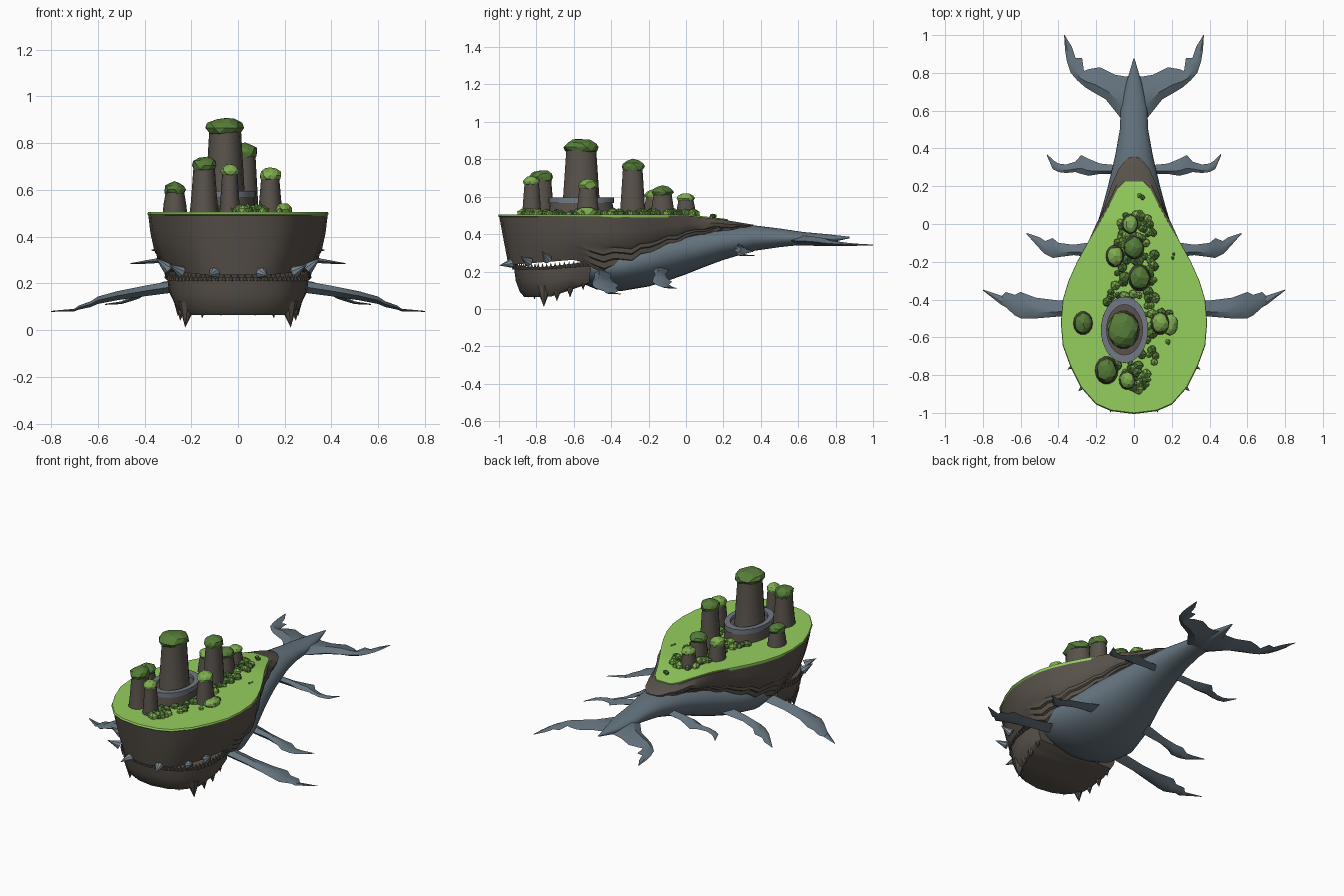
import bpy, bmesh, math, random
from mathutils import Vector, Matrix

random.seed(4)
cube = bpy.data.objects.get("Cube")
if cube:
    bpy.data.objects.remove(cube, do_unlink=True)


def material(name, colour):
    m = bpy.data.materials.new(name)
    m.use_nodes = True
    rgba = (*colour, 1)
    m.diffuse_color = rgba
    node = next(n for n in m.node_tree.nodes if n.type == 'BSDF_PRINCIPLED')
    node.inputs["Base Color"].default_value = rgba
    return m


grass = material("grass green", (.3, .62, .11))
leaf_light = material("light leaf green", (.21, .42, .08))
leaf_dark = material("dark leaf green", (.09, .2, .04))
rock = material("brown rock", (.1, .085, .07))
skin = material("blue grey skin", (.13, .175, .21))
horn = material("pale grey horn", (.2, .25, .29))
stone = material("grey stone", (.17, .19, .23))


def finish(name, bm, mats, smooth=True):
    bmesh.ops.remove_doubles(bm, verts=bm.verts, dist=1e-5)
    bmesh.ops.recalc_face_normals(bm, faces=bm.faces)
    mesh = bpy.data.meshes.new(name)
    bm.to_mesh(mesh)
    bm.free()
    for m in mats:
        mesh.materials.append(m)
    ob = bpy.data.objects.new(name, mesh)
    bpy.context.collection.objects.link(ob)
    if smooth:
        bpy.ops.object.select_all(action='DESELECT')
        ob.select_set(True)
        bpy.context.view_layer.objects.active = ob
        bpy.ops.object.shade_smooth_by_angle(angle=math.radians(35))
    return ob


def bridge(bm, rings):
    """Join equal closed rings into a capped tube."""
    rows = [[bm.verts.new(p) for p in ring] for ring in rings]
    n = len(rows[0])
    for a, b in zip(rows, rows[1:]):
        for i in range(n):
            j = (i + 1) % n
            bm.faces.new((a[i], a[j], b[j], b[i]))
    bm.faces.new(rows[0])
    bm.faces.new(rows[-1])


def half_rows(name, rows, mat):
    """Stacked half outlines, mirrored across x and closed by cross strips."""
    bm = bmesh.new()
    sides = [[[bm.verts.new((s * x, y, z)) for x, y, z in r] for r in rows] for s in (1, -1)]
    last = len(rows[0]) - 1
    for g in sides:
        for a, b in zip(g, g[1:]):
            for i in range(last):
                bm.faces.new((a[i], a[i + 1], b[i + 1], b[i]))
    left, right = sides
    for k in (0, -1):
        for i in range(last):
            bm.faces.new((left[k][i], left[k][i + 1], right[k][i + 1], right[k][i]))
    for k in range(len(rows) - 1):
        for i in (0, last):
            if rows[k][i][0] > .001:
                bm.faces.new((left[k][i], left[k + 1][i], right[k + 1][i], right[k][i]))
    bmesh.ops.dissolve_degenerate(bm, edges=bm.edges, dist=1e-5)
    return finish(name, bm, [mat])


def lookup(table, t):
    for (a, u), (b, v) in zip(table, table[1:]):
        if t <= b:
            return u + (v - u) * max(0, (t - a) / (b - a))
    return table[-1][1]


def ellipse(x, y, z, rx, ry, n=20):
    return [(x + rx * math.cos(math.tau * i / n), y + ry * math.sin(math.tau * i / n), z) for i in range(n)]


# Rock shell: outline lofted downward with stepped strata along the flanks
outline = [(0, -1), (.12, -.985), (.2, -.95), (.28, -.86), (.335, -.75), (.375, -.64), (.385, -.52),
           (.375, -.4), (.345, -.3), (.3, -.2), (.245, -.1), (.2, 0), (.16, .1), (.125, .2),
           (.085, .29), (.04, .345), (0, .36)]
crest = [(-1, .5), (0, .5), (.2, .477), (.36, .45)]
hem = [(-1, .235), (-.6, .265), (-.5, .2), (-.3, .21), (-.2, .26), (0, .35), (.1, .39), (.36, .435)]


def refine(points):
    out = []
    for a, b in zip(points, points[1:]):
        out += [a, ((a[0] + b[0]) / 2, (a[1] + b[1]) / 2)]
    return out + [points[-1]]


shell_rows = []
for f, ledge in [(0, 0), (.3, 0), (.55, 0), (.6, .03), (.68, .015), (.7, .055), (.8, .04),
                 (.82, .08), (.92, .06), (.94, .1), (1, .1)]:
    row = []
    for i, (x, y) in enumerate(refine(outline)):
        flank = min(1, max(0, (y + .6) * 6))
        top, low = lookup(crest, y), lookup(hem, y)
        low += flank * .012 * math.sin(i * 2.3)
        wide = 1 - .05 * f - .13 * f * f - ledge * flank
        if f == 0:
            wide *= 1 - .3 * max(0, min(1, y * 4))
        row.append((x * wide, y + .05 * f * max(0, -y), top + (low - top) * f))
    shell_rows.append(row)
half_rows("rock_shell", shell_rows, rock)

# Grass plateau
meadow = [p for p in outline if p[1] < -.05] + [(.185, 0), (.13, .1), (.085, .19), (.05, .225)]
half_rows("grass_plateau", [[(x * s, y * s, lookup(crest, y) + dz) for x, y in refine(meadow)]
                            for s, dz in ((1, .006), (1.006, -.004), (.99, -.014))], grass)

# Lower jaw with hanging rock points
jaw_shape = [(0, -.92), (.12, -.9), (.2, -.86), (.26, -.79), (.295, -.7), (.305, -.6), (.29, -.51)]
jaw = []
for z, s, rise in [(.225, 1, .03), (.15, .97, .025), (.09, .9, .05), (.065, .83, .07)]:
    jaw.append([(x * s, -.6 + (y + .6) * s, z + rise * max(0, (y + .75) * 4)) for x, y in refine(jaw_shape)])
half_rows("lower_jaw", jaw, rock)


def cone(bm, base, direction, radius, length):
    d = Vector(direction).normalized()
    turn = d.to_track_quat('Z', 'Y').to_matrix().to_4x4()
    bmesh.ops.create_cone(bm, cap_ends=True, segments=8, radius1=radius, radius2=0, depth=length,
                          matrix=Matrix.Translation(Vector(base) + d * length / 2) @ turn)


points, horns, teeth = bmesh.new(), bmesh.new(), bmesh.new()
for s in (1, -1):
    for x, y, top, size in [(.215, -.76, .12, .11), (.24, -.69, .12, .08), (.25, -.62, .14, .08),
                            (.255, -.55, .16, .06), (.15, -.81, .09, .04), (.07, -.84, .09, .03)]:
        cone(points, (s * x, y, top), (s * .1, 0, -1), size * .38, size)
    for x, y, z, lift in [(.1, -.93, .245, -.1), (.245, -.84, .25, .3), (.3, -.74, .265, .5)]:
        cone(horns, (s * x, y, z), (s * x * 2, y + .4, lift), .026, .075)
    for x, y in refine(refine(jaw_shape)):
        cone(teeth, (s * x, y, .21 + .08 * max(0, y + .75)), (0, 0, 1), .011, .035)
finish("jaw_points", points, [rock])
finish("jaw_horns", horns, [horn])
finish("small_teeth", teeth, [rock])

# Smooth body: elliptical stations (y, half width, bottom, top)
bm = bmesh.new()
stations = [(-.57, .17, .17, .26), (-.54, .23, .13, .3), (-.48, .28, .105, .34), (-.35, .3, .095, .37),
            (-.2, .265, .12, .4), (-.1, .23, .15, .42), (0, .195, .185, .435), (.1, .165, .225, .44),
            (.2, .138, .262, .448), (.36, .1, .31, .447), (.5, .075, .33, .43), (.62, .07, .343, .412),
            (.75, .04, .35, .4), (.875, .003, .378, .386)]
rings = []
for y, w, low, top in stations:
    mid, tall = (low + top) / 2, (top - low) / 2
    rings.append([(x, y, mid + z) for x, z, _ in ellipse(0, 0, 0, w, tall, 28)])
bridge(bm, rings)
finish("body", bm, [skin])


# Fins and flukes: lens sections from a leading point to a trailing point
def fin(name, sections, z_root, z_tip, thick):
    for s, side in ((1, "left"), (-1, "right")):
        bm, rings = bmesh.new(), []
        for i, (lead, trail) in enumerate(sections):
            t = i / (len(sections) - 1)
            z = z_root + (z_tip - z_root) * (1 - (1 - t) ** 1.5)
            h = thick * (1 - t) + .002
            a, b = Vector((*lead, z)), Vector((*trail, z))
            up = Vector((0, 0, h))
            ring = [a, a.lerp(b, .3) + up, a.lerp(b, .65) + up * .6, b,
                    a.lerp(b, .65) - up * .6, a.lerp(b, .3) - up]
            rings.append([(s * p.x, p.y, p.z) for p in ring])
        bridge(bm, rings)
        finish(side + "_" + name, bm, [skin])


def straight(rows):
    return [((x, a), (x, b)) for x, a, b in rows]


fin("front_fin", straight([(.25, -.49, -.4), (.4, -.49, -.405), (.52, -.5, -.39), (.6, -.5, -.36),
                           (.63, -.485, -.375), (.68, -.44, -.36), (.7, -.43, -.38), (.8, -.352, -.347)]),
    .19, .08, .024)
fin("middle_fin", straight([(.18, -.18, -.09), (.32, -.165, -.11), (.4, -.175, -.1), (.43, -.18, -.075),
                            (.47, -.16, -.09), (.5, -.13, -.07), (.57, -.052, -.047)]), .21, .11, .022)
fin("rear_fin", straight([(.08, .265, .31), (.18, .265, .32), (.24, .255, .345), (.28, .265, .365),
                          (.31, .275, .33), (.36, .27, .315), (.4, .275, .32), (.43, .29, .34),
                          (.46, .36, .37)]), .33, .285, .02)
fin("tail_fluke", [((0, .5), (0, .8)), ((.07, .56), (.04, .78)), ((.15, .66), (.1, .79)),
                   ((.22, .7), (.18, .83)), ((.26, .725), (.24, .82)), ((.3, .76), (.265, .81)),
                   ((.335, .8), (.275, .88)), ((.355, .86), (.31, .88)), ((.365, .92), (.33, .94)),
                   ((.37, 1), (.367, 1))], .37, .342, .028)


# Rock towers with faceted leafy caps
def blob(bm, centre, size, detail, index):
    made = bmesh.ops.create_icosphere(bm, subdivisions=detail, radius=1)["verts"]
    for v in made:
        v.co = Vector(centre) + Vector(a * b * random.uniform(.87, 1.1) for a, b in zip(v.co, size))
    for f in {f for v in made for f in v.link_faces}:
        f.material_index = index


def tower(name, x, y, r, top, mat, cap=.045):
    bm = bmesh.new()
    bridge(bm, [ellipse(x, y, z, r * k, r * k * 1.2, 14)
                for z, k in ((.48, 1.3), (.54, 1.15), (top - cap, .9))])
    finish(name + "_trunk", bm, [rock])
    bm = bmesh.new()
    blob(bm, (x, y, top - cap), (r * 1.12, r * 1.3, cap), 2, 0)
    finish(name + "_cap", bm, [mat], smooth=False)


tower("main_tower", -.055, -.56, .075, .91, leaf_dark)
for name, x, y, r, top, mat in [
        ("front_tower", -.145, -.775, .05, .745, leaf_dark), ("nose_tower", -.035, -.825, .036, .71, leaf_light),
        ("right_tower", -.27, -.525, .042, .635, leaf_dark), ("left_tower", .138, -.525, .042, .695, leaf_light),
        ("middle_tower", .03, -.285, .049, .8, leaf_dark), ("rear_tower", 0, -.125, .044, .66, leaf_dark),
        ("side_tower", -.1, -.17, .04, .64, leaf_light), ("last_tower", -.02, 0, .036, .62, leaf_light)]:
    tower(name, x, y, r, top, mat, r * .8)

# Plinth and stone ring round the main tower
for name, levels, mat in [("plinth", ((.48, 1.02), (.575, .95)), rock),
                          ("stone_ring", ((.565, 1), (.595, 1), (.595, .76), (.565, .76)), stone)]:
    bm = bmesh.new()
    bridge(bm, [ellipse(-.05, -.56, z, .125 * k, .175 * k, 32) for z, k in levels])
    finish(name, bm, [mat])

# Bushes scattered along the plateau, clear of the plinth
bm = bmesh.new()
spread = [(-.9, .05), (-.75, .1), (-.6, .2), (-.45, .18), (-.3, .1), (0, .1), (.06, .04)]
count = 0
while count < 150:
    y = random.uniform(-.88, .06)
    x = random.uniform(-1, 1) * lookup(spread, y) + .01
    if ((x + .05) / .125) ** 2 + ((y + .56) / .175) ** 2 < 1:
        continue
    r = random.uniform(.016, .032)
    blob(bm, (x, y, .508), (r, r, r), 1, random.choice((0, 1, 1)))
    count += 1
blob(bm, (.19, -.53, .515), (.045, .06, .03), 2, 0)
for x, y in ((.03, .15), (.045, .14), (.21, -.16), (.205, -.18)):
    blob(bm, (x, y, .497), (.014, .016, .014), 1, 1)
finish("bushes", bm, [leaf_light, leaf_dark], smooth=False)
